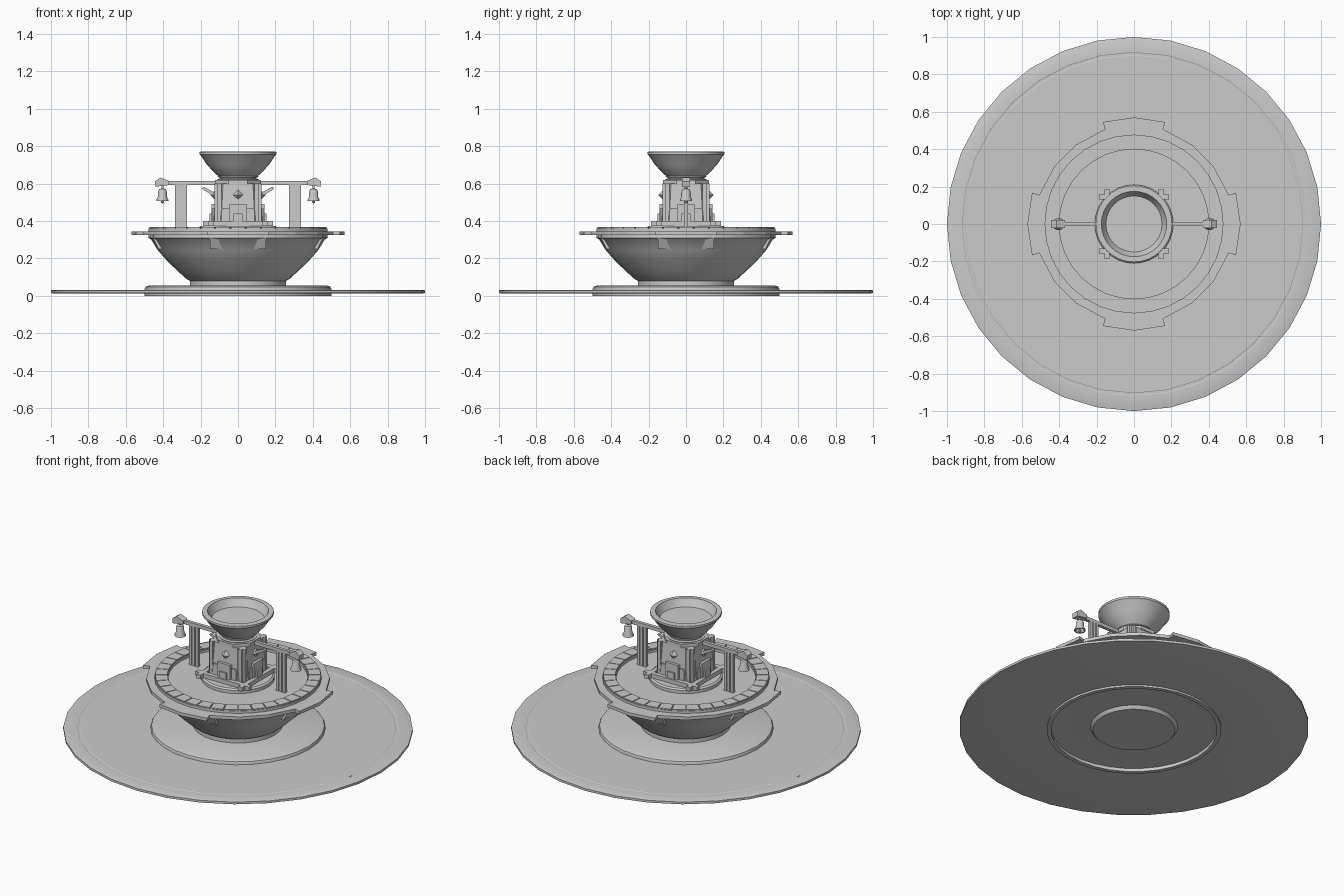
import bpy, bmesh, math
from math import cos, sin, radians, pi
from mathutils import Matrix, Vector

cube = bpy.data.objects.get("Cube")
if cube:
    bpy.data.objects.remove(cube, do_unlink=True)

stone = bpy.data.materials.new("grey stone")
stone.use_nodes = True
stone.diffuse_color = (0.6, 0.6, 0.6, 1)
stone.node_tree.nodes["Principled BSDF"].inputs["Base Color"].default_value = (0.6, 0.6, 0.6, 1)


def finish(bm, name, smooth=False):
    bmesh.ops.recalc_face_normals(bm, faces=bm.faces)
    mesh = bpy.data.meshes.new(name)
    bm.to_mesh(mesh)
    bm.free()
    mesh.materials.append(stone)
    obj = bpy.data.objects.new(name, mesh)
    bpy.context.collection.objects.link(obj)
    if smooth:
        bpy.ops.object.select_all(action="DESELECT")
        bpy.context.view_layer.objects.active = obj
        obj.select_set(True)
        bpy.ops.object.shade_smooth_by_angle(angle=radians(30))
    return obj


def lathe(name, profile, sides=32, center=(0, 0), smooth=True):
    """Revolve (radius, z) points; a radius of zero closes the end."""
    bm = bmesh.new()
    verts = [bm.verts.new((r + center[0], center[1], z)) for r, z in profile]
    edges = [bm.edges.new(pair) for pair in zip(verts, verts[1:])]
    bmesh.ops.spin(bm, geom=verts + edges, cent=(*center, 0), axis=(0, 0, 1),
                   angle=2 * pi, steps=sides)
    bmesh.ops.remove_doubles(bm, verts=bm.verts, dist=0.0002)
    return finish(bm, name, smooth)


def add_box(bm, center, size, turn=Matrix()):
    mat = turn @ Matrix.Translation(center) @ Matrix.Diagonal((*size, 1))
    bmesh.ops.create_cube(bm, size=1, matrix=mat)


def add_prism(bm, points, offset):
    """Extrude a closed outline of 3D points along an offset."""
    low = [bm.verts.new(p) for p in points]
    high = [bm.verts.new(Vector(p) + Vector(offset)) for p in points]
    bm.faces.new(low)
    bm.faces.new(high)
    for i in range(len(low)):
        j = (i + 1) % len(low)
        bm.faces.new((low[i], low[j], high[j], high[i]))


def quarter_turns():
    return [Matrix.Rotation(k * pi / 2, 4, "Z") for k in range(4)]


# Paved ground with a shallow border line
lathe("ground_disc", [(0.49, 0.012), (0.98, 0.012), (1, 0.015), (1, 0.029), (0.995, 0.031),
                      (0.92, 0.031), (0.917, 0.029), (0.905, 0.029), (0.902, 0.031), (0.49, 0.031)])

# Hollow plinth with the foot of the basin below it
lathe("plinth", [(0, 0.055), (0.475, 0.055), (0.495, 0.048), (0.5, 0.035), (0.5, 0),
                 (0.475, 0), (0.475, 0.02), (0.4, 0.022), (0.25, 0.022), (0.235, 0.003), (0, 0.003)])

# Large basin: outside, rim and filled surface
lathe("basin", [(0.257, 0.05), (0.257, 0.08), (0.275, 0.09), (0.325, 0.135), (0.38, 0.188),
                (0.43, 0.245), (0.463, 0.3), (0.48, 0.31), (0.478, 0.33), (0.478, 0.36),
                (0.40, 0.36), (0.40, 0.345), (0, 0.345)])

# Ledge with four projecting tabs
bm = bmesh.new()
outline = []
for quarter in range(4):
    for angle, r in ((-17, 0.53), (-17, 0.57), (0, 0.57), (17, 0.57), (17, 0.53), (36, 0.525), (54, 0.525)):
        a = radians(angle + 90 * quarter)
        outline.append((r * cos(a), r * sin(a), 0.325))
add_prism(bm, outline, (0, 0, 0.02))
finish(bm, "basin_ledge")

# Small corbels under the tabs
bm = bmesh.new()
for turn in quarter_turns():
    points = [turn @ Vector((x, -0.15, z)) for x, z in
              ((0.38, 0.25), (0.425, 0.25), (0.455, 0.31), (0.455, 0.325), (0.38, 0.325))]
    add_prism(bm, points, turn @ Vector((0, 0.3, 0)))
finish(bm, "tab_corbels")

# Ring of separate rim stones
bm = bmesh.new()
count = 36
for k in range(count):
    mid = 2 * pi * k / count
    half = pi / count * 0.93
    points = [(r * cos(mid + s * half), r * sin(mid + s * half), 0.355)
              for r, s in ((0.404, -1), (0.474, -1), (0.474, 1), (0.404, 1))]
    add_prism(bm, points, (0, 0, 0.012))
finish(bm, "rim_stones")

# Round step and crossed timbers under the tower
lathe("tower_step", [(0, 0.34), (0.21, 0.34), (0.21, 0.365), (0.2, 0.373), (0, 0.373)])
bm = bmesh.new()
for turn in quarter_turns():
    add_box(bm, (0, -0.145, 0.387), (0.375, 0.028, 0.026), turn)
finish(bm, "base_timbers")

# Tapered tower with cut corners
bm = bmesh.new()
rings = []
for half, z in ((0.132, 0.37), (0.13, 0.42), (0.118, 0.6)):
    cut = half * 0.68
    ring = []
    for turn in quarter_turns():
        ring += [bm.verts.new(turn @ Vector((half, s * cut, z))) for s in (-1, 1)]
    rings.append(ring)
for low, high in zip(rings, rings[1:]):
    for i in range(8):
        j = (i + 1) % 8
        bm.faces.new((low[i], low[j], high[j], high[i]))
bm.faces.new(rings[0])
bm.faces.new(rings[-1])
finish(bm, "tower")

# Doors, flanking blocks and corner pilasters on each side
bm = bmesh.new()
for turn in quarter_turns():
    add_box(bm, (0, -0.125, 0.43), (0.09, 0.036, 0.12), turn)
    add_box(bm, (0, -0.135, 0.405), (0.05, 0.036, 0.07), turn)
    for s in (-1, 1):
        add_box(bm, (s * 0.065, -0.125, 0.42), (0.03, 0.02, 0.1), turn)
        add_box(bm, (s * 0.1, -0.11, 0.49), (0.022, 0.03, 0.22), turn)
finish(bm, "tower_doors")

# Pointed diamond studs
bm = bmesh.new()
for turn in quarter_turns():
    place = turn @ Matrix.Translation((0, -0.13, 0.54)) @ Matrix.Rotation(pi / 2, 4, "X")
    bmesh.ops.create_cone(bm, segments=4, radius1=0.036, radius2=0, depth=0.036,
                          cap_ends=True, matrix=place)
finish(bm, "diamond_studs")

# Collar and neck
bm = bmesh.new()
bmesh.ops.create_cone(bm, segments=8, radius1=0.133, radius2=0.133, depth=0.022, cap_ends=True,
                      matrix=Matrix.Translation((0, 0, 0.608)) @ Matrix.Rotation(pi / 8, 4, "Z"))
finish(bm, "tower_collar")
lathe("neck", [(0, 0.615), (0.11, 0.615), (0.112, 0.622), (0.1, 0.626), (0.1, 0.632),
               (0.11, 0.636), (0.105, 0.642), (0, 0.642)])

# Upper bowl
lathe("upper_bowl", [(0, 0.635), (0.1, 0.635), (0.13, 0.662), (0.165, 0.7), (0.195, 0.745),
                     (0.205, 0.755), (0.205, 0.768), (0.2, 0.771), (0.175, 0.771),
                     (0.168, 0.755), (0.15, 0.725), (0, 0.725)])

# Arms, posts, braces and bells on both sides
for side, label in ((1, "left"), (-1, "right")):
    bm = bmesh.new()
    add_box(bm, (side * 0.26, 0, 0.603), (0.32, 0.02, 0.022))
    cap = [(0.37, 0.592), (0.39, 0.59), (0.44, 0.583), (0.444, 0.612), (0.415, 0.632), (0.37, 0.615)]
    add_prism(bm, [(side * x, -0.022, z) for x, z in cap], (0, 0.044, 0))
    finish(bm, label + "_arm")

    bm = bmesh.new()
    for x in (0.281, 0.304, 0.327):
        add_box(bm, (side * x, 0, 0.468), (0.017, 0.02, 0.25))
    add_box(bm, (side * 0.304, 0, 0.468), (0.05, 0.008, 0.25))
    finish(bm, label + "_post")

    bm = bmesh.new()
    brace = [(0.12, 0.537), (0.135, 0.537), (0.193, 0.572), (0.185, 0.583), (0.12, 0.55)]
    add_prism(bm, [(side * x, -0.01, z) for x, z in brace], (0, 0.02, 0))
    finish(bm, label + "_brace")

    lathe(label + "_bell", [(0, 0.595), (0.006, 0.595), (0.006, 0.574), (0.018, 0.57), (0.023, 0.56),
                            (0.024, 0.53), (0.033, 0.512), (0.033, 0.507), (0.026, 0.507),
                            (0.018, 0.53), (0, 0.54)], 16, (side * 0.404, 0))
    lathe(label + "_clapper", [(0, 0.545), (0.004, 0.54), (0.004, 0.512), (0.009, 0.505),
                               (0.006, 0.496), (0, 0.494)], 8, (side * 0.404, 0))
